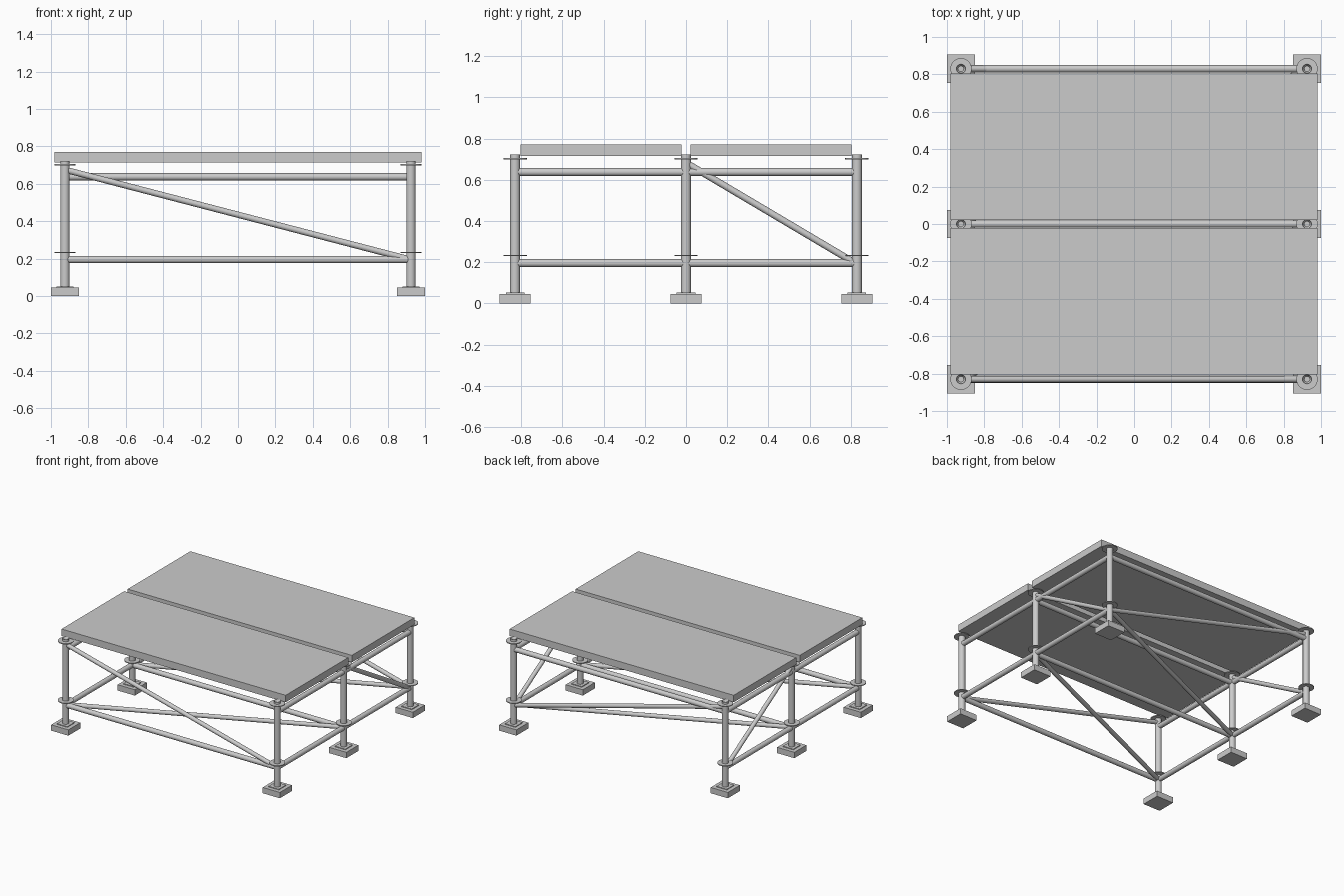
import bpy, bmesh
from mathutils import Vector

if "Cube" in bpy.data.objects:
    bpy.data.objects.remove(bpy.data.objects["Cube"])

PX, PY = 0.925, 0.83          # post grid
LEDGER_R, BRACE_R = 0.0195, 0.0165
TOP_Z, LOW_Z = 0.637, 0.195


def finish(bm, name, smooth=False):
    bmesh.ops.recalc_face_normals(bm, faces=bm.faces)
    me = bpy.data.meshes.new(name)
    bm.to_mesh(me)
    bm.free()
    ob = bpy.data.objects.new(name, me)
    bpy.context.collection.objects.link(ob)
    if smooth:
        bpy.ops.object.select_all(action='DESELECT')
        ob.select_set(True)
        bpy.context.view_layer.objects.active = ob
        bpy.ops.object.shade_smooth_by_angle()
    return ob


def box(name, lo, hi):
    bm = bmesh.new()
    bmesh.ops.create_cube(bm, size=1)
    lo, hi = Vector(lo), Vector(hi)
    bmesh.ops.scale(bm, vec=hi - lo, verts=bm.verts)
    bmesh.ops.translate(bm, vec=(lo + hi) / 2, verts=bm.verts)
    return finish(bm, name)


def tube(name, a, b, r, bore=0):
    a, b = Vector(a), Vector(b)
    d = b - a
    bm = bmesh.new()
    bmesh.ops.create_cone(bm, cap_ends=True, segments=24, radius1=r,
                          radius2=r, depth=d.length)
    if bore:
        # recessed open end of the pipe
        top = max(bm.faces, key=lambda f: f.calc_center_median().z)
        bmesh.ops.inset_individual(bm, faces=[top], thickness=r - bore)
        bmesh.ops.translate(bm, vec=(0, 0, -0.02), verts=top.verts)
    bm.transform(d.to_track_quat('Z', 'Y').to_matrix().to_4x4())
    bmesh.ops.translate(bm, vec=(a + b) / 2, verts=bm.verts)
    return finish(bm, name, True)


# Posts with foot pads, base plates and connector discs
for x in (-PX, PX):
    for y in (-PY, 0, PY):
        box("foot_pad", (x - .075, y - .075, 0), (x + .075, y + .075, .046))
        box("base_plate", (x - .045, y - .045, .046), (x + .045, y + .045, .052))
        tube("post", (x, y, .05), (x, y, .723), .0245, .014)
        for z in (.232, .702):
            tube("connector_disc", (x, y, z - .003), (x, y, z + .003), .057)

# Long ledgers
for y, z in ((-PY, LOW_Z), (0, LOW_Z), (0, TOP_Z), (PY, TOP_Z)):
    tube("long_ledger", (-PX + .015, y, z), (PX - .015, y, z), LEDGER_R)

# Short ledgers and side braces
for x in (-PX, PX):
    for y in (-PY, 0):
        for z in (LOW_Z, TOP_Z):
            tube("short_ledger", (x, y + .015, z), (x, y + PY - .015, z), LEDGER_R)
    tube("side_brace", (x, .012, .675), (x, PY - .012, .197), BRACE_R)

# Front and back braces
for y in (-PY, PY):
    tube("long_brace", (-PX + .012, y, .672), (PX - .012, y, .197), BRACE_R)

# Level diagonal braces, one per bay
for y in (-PY, 0):
    tube("plan_brace", (-PX + .012, y + .008, LOW_Z + .003),
         (PX - .012, y + PY - .008, LOW_Z + .003), BRACE_R)

# Deck panels
box("front_deck", (-.98, -.804, .715), (.98, -.022, .77))
box("back_deck", (-.98, .022, .715), (.98, .804, .77))
